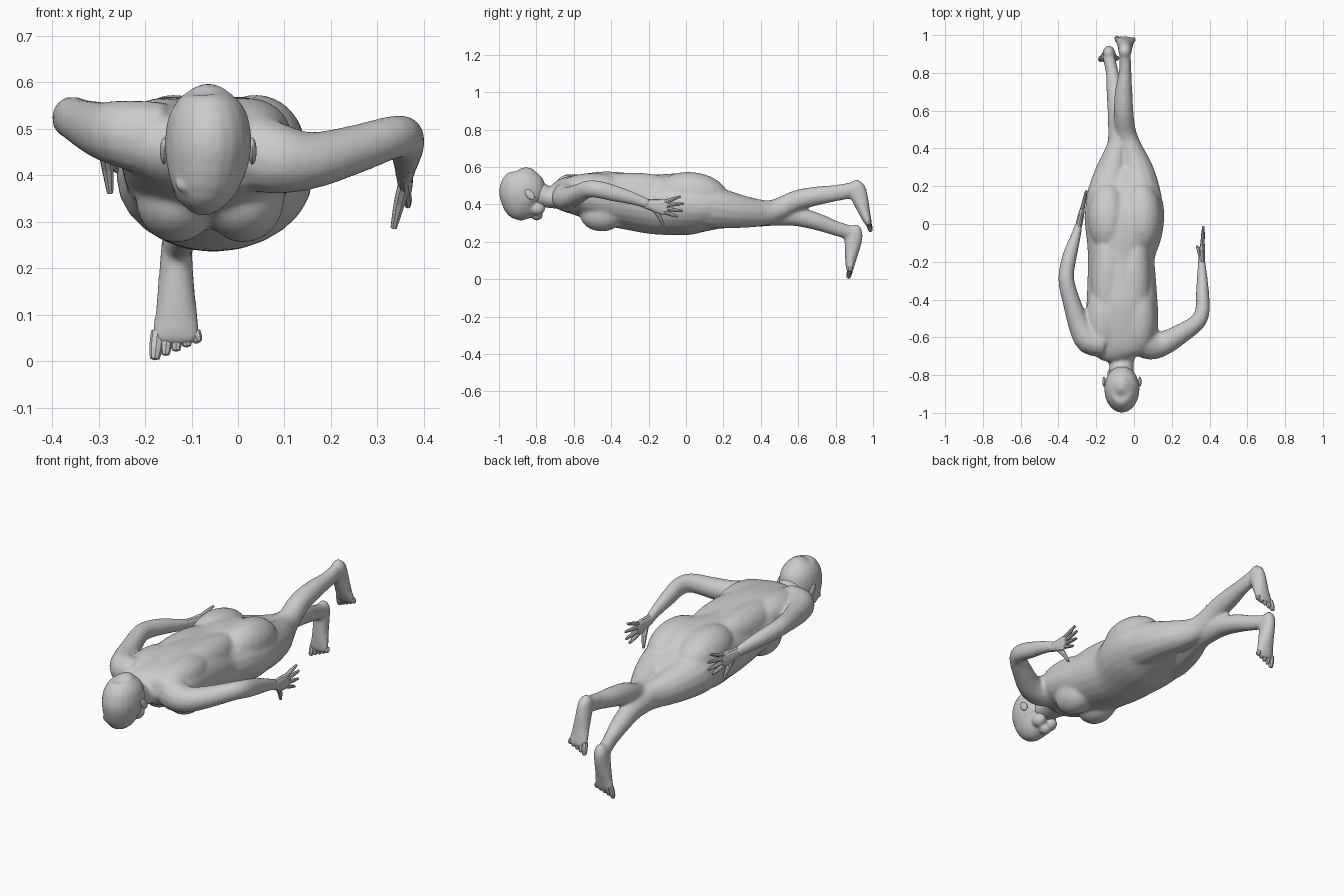
import bpy
import bmesh
import math
from mathutils import Vector, Matrix

default_cube = bpy.data.objects.get("Cube")
if default_cube:
    bpy.data.objects.remove(default_cube, do_unlink=True)

# Single plain grey for the whole figure
grey = bpy.data.materials.new("plain grey")
grey.use_nodes = True
grey_value = (0.6, 0.6, 0.6, 1)
grey.diffuse_color = grey_value
grey.node_tree.nodes["Principled BSDF"].inputs["Base Color"].default_value = grey_value

UP = Vector((0, 0, 1))
BACK = Vector((0, 1, 0))


def finish(name, bm):
    """Turn a bmesh into a grey object."""
    bmesh.ops.recalc_face_normals(bm, faces=bm.faces)
    mesh = bpy.data.meshes.new(name)
    bm.to_mesh(mesh)
    bm.free()
    mesh.materials.append(grey)
    obj = bpy.data.objects.new(name, mesh)
    bpy.context.collection.objects.link(obj)
    return obj


def fuse(name, parts, voxel, rounds):
    """Melt overlapping parts into one continuous skin."""
    bm = bmesh.new()
    for part in parts:
        bm.from_mesh(part.data)
        bpy.data.objects.remove(part, do_unlink=True)
    obj = finish(name, bm)
    remesh = obj.modifiers.new("skin", "REMESH")
    remesh.mode = "VOXEL"
    remesh.voxel_size = voxel
    remesh.use_smooth_shade = True
    soften = obj.modifiers.new("soften", "SMOOTH")
    soften.factor = 0.5
    soften.iterations = rounds


def smooth_path(stations, steps):
    """Catmull-Rom interpolation of position and both radii together."""
    points = [Vector(s) for s in stations]
    padded = [points[0]] + points + [points[-1]]
    result = []
    for a, b, c, d in zip(padded, padded[1:], padded[2:], padded[3:]):
        for i in range(steps):
            t = i / steps
            result.append(b + (c - a) * (t / 2)
                          + (a * 2 - b * 5 + c * 4 - d) * (t * t / 2)
                          + (b * 3 - a - c * 3 + d) * (t ** 3 / 2))
    return result + [points[-1]]


def loft(name, stations, up=UP, sides=14, steps=3):
    """Skin elliptical rings; a station is x, y, z, side radius, up radius."""
    path = smooth_path(stations, steps)
    centres = [Vector(p[:3]) for p in path]
    bm = bmesh.new()
    rings = []
    for i, p in enumerate(path):
        tangent = centres[min(i + 1, len(path) - 1)] - centres[max(i - 1, 0)]
        side = tangent.cross(up).normalized()
        lift = side.cross(tangent).normalized()
        ring = []
        for k in range(sides):
            angle = math.tau * k / sides
            ring.append(bm.verts.new(centres[i] + side * math.cos(angle) * p[3]
                                     + lift * math.sin(angle) * p[4]))
        rings.append(ring)
    for low, high in zip(rings, rings[1:]):
        for k in range(sides):
            n = (k + 1) % sides
            bm.faces.new((low[k], low[n], high[n], high[k]))
    # Slightly domed ends
    for ring, near, beyond in ((rings[0], 0, 1), (rings[-1], -1, -2)):
        outward = (centres[near] - centres[beyond]).normalized()
        tip = bm.verts.new(centres[near] + outward * min(path[near][3:]) * 0.4)
        for k in range(sides):
            bm.faces.new((ring[k], ring[(k + 1) % sides], tip))
    return finish(name, bm)


def ball(name, centre, radii, tilt=0.0):
    """Ellipsoid, tilted about the x axis."""
    bm = bmesh.new()
    matrix = (Matrix.Translation(centre) @ Matrix.Rotation(tilt, 4, "X")
              @ Matrix.Diagonal((*radii, 1)))
    bmesh.ops.create_uvsphere(bm, u_segments=20, v_segments=12, radius=1, matrix=matrix)
    return finish(name, bm)


# Torso, shoulders to hips, and neck
body = [loft("torso", [
    (-.07, -.715, .44, .07, .045),
    (-.075, -.67, .45, .155, .085),
    (-.065, -.58, .45, .19, .11),
    (-.063, -.45, .435, .19, .142),
    (-.065, -.3, .415, .182, .152),
    (-.067, -.17, .4, .178, .16),
    (-.055, -.05, .4, .203, .165),
    (-.05, .05, .395, .211, .157),
    (-.05, .14, .383, .197, .125),
    (-.05, .22, .375, .157, .097),
    (-.05, .29, .37, .1, .07),
], sides=24, steps=4), loft("neck", [
    (-.07, -.66, .44, .1, .07),
    (-.068, -.73, .436, .068, .056),
    (-.066, -.78, .452, .065, .067),
    (-.065, -.85, .46, .06, .06),
])]

# Paired body masses
for label, s in (("left", 1), ("right", -1)):
    body += [
        ball(label + "_buttock", (-.05 + s * .088, .035, .458), (.108, .19, .114), -.12),
        ball(label + "_chest", (-.06 + s * .072, -.45, .35), (.088, .12, .095)),
        ball(label + "_shoulder_blade", (-.07 + s * .09, -.5, .485), (.095, .19, .082)),
        ball(label + "_back_muscle", (-.07 + s * .07, -.3, .475), (.09, .3, .095)),
    ]

# Legs, the left one raised behind
body.append(loft("left_leg", [
    (.04, .03, .405, .112, .128),
    (.035, .15, .383, .11, .115),
    (.018, .28, .363, .088, .092),
    (-.022, .41, .354, .062, .071),
    (-.045, .49, .372, .056, .06),
    (-.055, .59, .42, .053, .056),
    (-.055, .7, .445, .047, .051),
    (-.047, .8, .46, .034, .044),
    (-.047, .87, .473, .031, .043),
    (-.048, .915, .488, .026, .034),
]))
body.append(loft("right_leg", [
    (-.145, .03, .405, .112, .128),
    (-.14, .15, .383, .11, .115),
    (-.117, .28, .363, .087, .092),
    (-.085, .41, .35, .06, .07),
    (-.082, .49, .345, .056, .06),
    (-.088, .59, .336, .052, .053),
    (-.1, .7, .308, .046, .047),
    (-.115, .8, .272, .034, .04),
    (-.13, .87, .252, .033, .038),
    (-.134, .905, .248, .028, .033),
]))

# Arms, bent at the elbow with the hands beside the hips
body.append(loft("left_arm", [
    (.03, -.62, .45, .075, .085),
    (.09, -.64, .435, .08, .077),
    (.16, -.63, .432, .065, .062),
    (.25, -.58, .455, .053, .053),
    (.335, -.52, .482, .044, .047),
    (.362, -.46, .478, .039, .047),
    (.363, -.38, .458, .036, .044),
    (.361, -.28, .43, .028, .034),
    (.358, -.2, .4, .02, .027),
]))
body.append(loft("right_arm", [
    (-.17, -.63, .475, .075, .085),
    (-.24, -.615, .488, .073, .075),
    (-.287, -.54, .495, .06, .064),
    (-.325, -.43, .508, .049, .054),
    (-.353, -.33, .522, .044, .047),
    (-.358, -.26, .522, .041, .045),
    (-.338, -.16, .508, .038, .041),
    (-.31, -.07, .488, .028, .033),
    (-.293, -.005, .475, .02, .027),
]))


def foot(label, heel, toe):
    """Foot hanging from the heel to the toes, sole facing backward."""
    heel, toe = Vector(heel), Vector(toe)
    along = toe - heel
    shape = ((-.09, -.005, .017, .018), (0, -.012, .031, .04), (.15, -.016, .035, .049),
             (.35, -.012, .039, .043), (.6, -.008, .046, .031), (.78, -.003, .053, .022),
             (.87, 0, .052, .015))
    body.append(loft(label + "_foot", [(*(heel + along * t + BACK * shift), a, b)
                                       for t, shift, a, b in shape], up=BACK))
    for i in range(5):
        across = Vector(((i - 2) * .022, 0, 0))
        base = heel + along * .77 + across * .9
        tip = heel + along * (1 - i * .035) + across * 1.05
        r = .0145 if i == 0 else .0125
        loft(f"{label}_toe_{i + 1}", [(*base, r, r), (*base.lerp(tip, .6), r, r),
                                      (*tip, r * .7, r * .6)], up=BACK, sides=8, steps=2)


foot("left", (-.048, .925, .505), (-.046, .988, .255))
foot("right", (-.133, .92, .262), (-.133, .868, .005))
fuse("body", body, 0.009, 8)

# Head, face turned downward
head = [loft("skull", [
    (-.07, -.875, .587, .025, .032),
    (-.069, -.873, .578, .046, .061),
    (-.068, -.873, .56, .066, .088),
    (-.066, -.873, .53, .084, .111),
    (-.064, -.873, .49, .092, .123),
    (-.065, -.874, .45, .092, .124),
    (-.069, -.87, .405, .083, .109),
    (-.074, -.85, .367, .063, .085),
    (-.078, -.835, .342, .039, .056),
], up=BACK, sides=20, steps=3), loft("nose", [
    (-.078, -.94, .366, .012, .016),
    (-.079, -.912, .342, .013, .015),
    (-.08, -.888, .33, .018, .015),
    (-.08, -.872, .342, .014, .012),
], sides=10, steps=2),
    ball("lips", (-.079, -.845, .337), (.025, .016, .014)),
    ball("chin", (-.079, -.797, .344), (.034, .032, .03))]
for label, s in (("left", 1), ("right", -1)):
    head += [
        ball(label + "_brow", (-.076 + s * .03, -.942, .379), (.03, .018, .017), .5),
        ball(label + "_cheek", (-.076 + s * .034, -.865, .365), (.028, .04, .028)),
        ball(label + "_jaw", (-.072 + s * .035, -.795, .378), (.035, .042, .036)),
    ]
    ball(label + "_ear", (-.064 + s * .095, -.835, .452), (.009, .02, .034), .7)
fuse("head", head, 0.007, 5)


def hand(label, wrist, drift, thumb):
    """Flat upright palm with four spread fingers and a lowered thumb."""
    wrist = Vector(wrist)

    def at(y, z, x=0.0):
        return wrist + Vector((drift * y + x, y, z))

    loft(label + "_palm", [
        (*at(-.025, .005), .018, .023), (*at(.03, -.006), .017, .034),
        (*at(.07, -.012), .015, .042), (*at(.1, -.015), .011, .036)], sides=12)
    for i, (y, z) in enumerate(((.17, .042), (.187, .005), (.182, -.035), (.155, -.066))):
        base, tip = at(.085, .013 - i * .018), at(y, z)
        loft(f"{label}_finger_{i + 1}", [(*base, .011, .011), (*base.lerp(tip, .55), .010, .010),
                                         (*tip, .006, .006)], sides=8, steps=2)
    loft(label + "_thumb", [
        (*at(.02, -.015), .014, .016), (*at(.055, -.06, thumb / 2), .013, .013),
        (*at(.08, -.113, thumb), .007, .007)], sides=8, steps=2)


hand("left", (.358, -.2, .4), .05, -.027)
hand("right", (-.293, -.01, .475), .22, 0)
